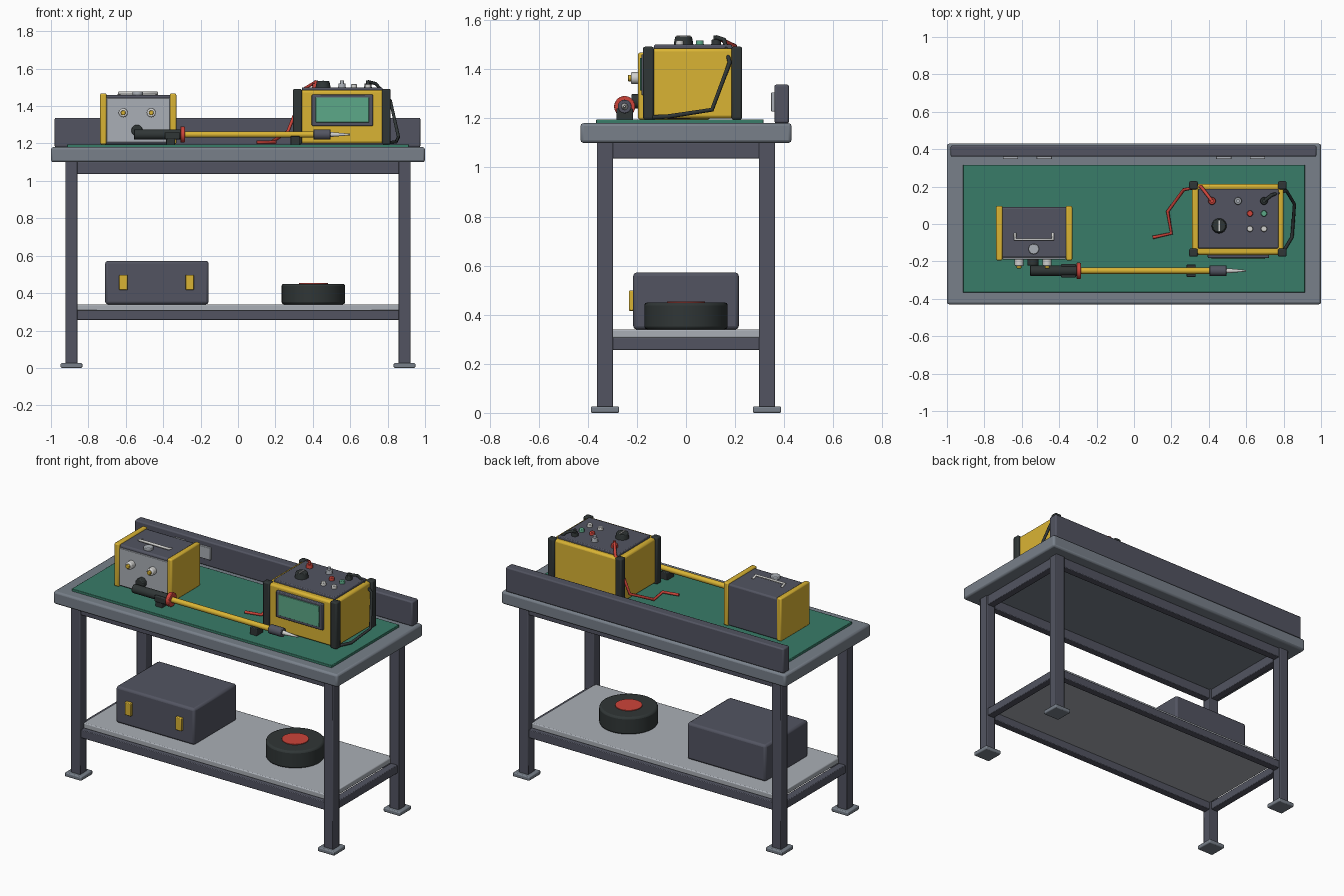
import bpy, math
from mathutils import Vector

cube = bpy.data.objects.get("Cube")
if cube:
    bpy.data.objects.remove(cube, do_unlink=True)


def material(name, r, g, b):
    def lin(v):
        v /= 255
        return ((v + 0.055) / 1.055) ** 2.4
    m = bpy.data.materials.new(name)
    color = (lin(r), lin(g), lin(b), 1)
    m.diffuse_color = color
    m.use_nodes = True
    m.node_tree.nodes["Principled BSDF"].inputs["Base Color"].default_value = color
    return m


STEEL = material("steel grey", 120, 128, 138)
FRAME = material("dark slate", 82, 84, 97)
LIGHT = material("light grey", 170, 175, 182)
MAT = material("mat green", 56, 124, 104)
YELLOW = material("tool yellow", 218, 180, 52)
BLACK = material("rubber black", 48, 54, 54)
RED = material("signal red", 205, 68, 58)
GLASS = material("screen green", 92, 168, 136)
PALE = material("pale metal", 208, 208, 206)


def finish(ob, name, mat, bevel=0.0):
    ob.name = name
    ob.data.materials.append(mat)
    if bevel:
        mod = ob.modifiers.new("Bevel", "BEVEL")
        mod.width = bevel
        mod.segments = 2
        mod.limit_method = "ANGLE"
    bpy.ops.object.shade_smooth_by_angle(angle=math.radians(35))
    return ob


def box(name, x, y, z, mat, bevel=0.0):
    """Box from its x, y and z ranges."""
    ranges = (x, y, z)
    bpy.ops.mesh.primitive_cube_add(size=1, location=[(a + b) / 2 for a, b in ranges])
    ob = bpy.context.object
    for v in ob.data.vertices:
        v.co = [c * (b - a) for c, (a, b) in zip(v.co, ranges)]
    return finish(ob, name, mat, bevel)


def rod(name, start, end, r1, mat, r2=None, bevel=0.0, sides=24):
    """Cylinder or cone between two points."""
    a, b = Vector(start), Vector(end)
    bpy.ops.mesh.primitive_cone_add(vertices=sides, radius1=r1, radius2=r1 if r2 is None else r2,
                                    depth=(b - a).length, location=(a + b) / 2)
    ob = bpy.context.object
    ob.rotation_euler = (b - a).to_track_quat("Z", "Y").to_euler()
    return finish(ob, name, mat, bevel)


def cable(name, points, radius, mat):
    curve = bpy.data.curves.new(name, "CURVE")
    curve.dimensions = "3D"
    curve.bevel_depth = radius
    curve.bevel_resolution = 2
    curve.use_fill_caps = True
    spline = curve.splines.new("POLY")
    spline.points.add(len(points) - 1)
    for p, co in zip(spline.points, points):
        p.co = (*co, 1)
    ob = bpy.data.objects.new(name, curve)
    bpy.context.collection.objects.link(ob)
    curve.materials.append(mat)
    return ob


# Bench: top, mat, back board with socket plates
box("bench_top", (-1, 1), (-0.43, 0.43), (1.10, 1.18), STEEL, 0.012)
box("work_mat", (-0.914, 0.914), (-0.366, 0.316), (1.175, 1.195), MAT, 0.003)
box("back_board", (-0.98, 0.975), (0.36, 0.42), (1.18, 1.337), FRAME, 0.008)
for i, x in enumerate((-0.66, -0.48, 0.48, 0.66)):
    box(f"socket_plate_{i}", (x - 0.041, x + 0.041), (0.347, 0.365), (1.228, 1.306), LIGHT, 0.003)

# Legs, feet and rails
for sx in (-1, 1):
    for sy in (-1, 1):
        x, y = 0.89 * sx, 0.33 * sy
        box("leg", (x - 0.033, x + 0.033), (y - 0.033, y + 0.033), (0.02, 1.105), FRAME, 0.005)
        box("foot", (x - 0.058, x + 0.058), (y - 0.058, y + 0.058), (0, 0.026), STEEL, 0.006)
for level, (low, high) in {"upper": (1.037, 1.102), "lower": (0.256, 0.308)}.items():
    for s in (-1, 1):
        y, x = 0.33 * s, 0.89 * s
        box(f"{level}_long_rail", (-0.87, 0.87), (y - 0.024, y + 0.024), (low, high), FRAME, 0.004)
        box(f"{level}_side_rail", (x - 0.024, x + 0.024), (-0.31, 0.31), (low, high), FRAME, 0.004)
box("shelf", (-0.865, 0.865), (-0.325, 0.325), (0.305, 0.34), LIGHT, 0.006)

# Storage case and cable reel on the shelf
box("storage_case", (-0.71, -0.157), (-0.215, 0.215), (0.34, 0.572), FRAME, 0.014)
for x in (-0.613, -0.258):
    box("case_latch", (x - 0.022, x + 0.022), (-0.233, -0.21), (0.416, 0.498), YELLOW, 0.004)
rod("reel", (0.403, 0, 0.34), (0.403, 0, 0.45), 0.17, BLACK, bevel=0.012, sides=40)
rod("reel_hub", (0.403, 0, 0.44), (0.403, 0, 0.454), 0.078, RED, sides=32)

# Small supply unit
box("supply_body", (-0.715, -0.35), (-0.18, 0.09), (1.195, 1.46), FRAME, 0.01)
for x in (-0.72, -0.347):
    box("supply_side", (x - 0.017, x + 0.017), (-0.195, 0.097), (1.195, 1.468), YELLOW, 0.008)
box("supply_front", (-0.703, -0.364), (-0.189, -0.175), (1.205, 1.443), LIGHT, 0.003)
for x in (-0.614, -0.464):
    rod("supply_terminal", (x, -0.18, 1.364), (x, -0.225, 1.364), 0.024, PALE, bevel=0.006)
    rod("terminal_core", (x, -0.22, 1.364), (x, -0.237, 1.364), 0.013, YELLOW, bevel=0.003)
rod("supply_knob", (-0.54, -0.18, 1.27), (-0.54, -0.222, 1.27), 0.03, BLACK, bevel=0.005)
rod("supply_cap", (-0.536, -0.134, 1.455), (-0.536, -0.134, 1.477), 0.028, LIGHT, bevel=0.004)
cable("supply_handle", [(-0.636, -0.05, 1.457), (-0.636, -0.083, 1.47),
                        (-0.434, -0.083, 1.47), (-0.434, -0.05, 1.457)], 0.008, PALE)

# Long probe lying on two rests
TY, TZ = -0.25, 1.248
for name, x0, x1, r, r2, mat in (
        ("probe_handle", -0.557, -0.30, 0.027, 0.027, BLACK),
        ("probe_collar", -0.308, -0.284, 0.043, 0.043, RED),
        ("probe_shaft", -0.29, 0.41, 0.017, 0.017, YELLOW),
        ("probe_head", 0.403, 0.495, 0.028, 0.028, FRAME),
        ("probe_tip", 0.49, 0.60, 0.014, 0.004, PALE)):
    rod(name, (x0, TY, TZ), (x1, TY, TZ), r, mat, r2, bevel=0.0 if r < 0.02 else 0.004)
for x in (-0.36, 0.306):
    box("probe_rest", (x - 0.024, x + 0.024), (TY - 0.034, TY + 0.034), (1.19, 1.24), BLACK, 0.004)
box("handle_grip", (-0.39, -0.31), (TY - 0.036, TY + 0.036), (1.222, 1.262), BLACK, 0.006)

# Test instrument: body, posts, top plate, screen
box("instrument_body", (0.31, 0.80), (-0.165, 0.215), (1.2, 1.485), YELLOW, 0.012)
for x in (0.318, 0.793):
    for y in (-0.153, 0.207):
        box("corner_post", (x - 0.023, x + 0.023), (y - 0.022, y + 0.022), (1.195, 1.492), BLACK, 0.008)
box("instrument_top", (0.341, 0.772), (-0.13, 0.188), (1.47, 1.5), FRAME, 0.005)
box("screen_bezel", (0.394, 0.722), (-0.182, -0.155), (1.294, 1.461), FRAME, 0.005)
box("screen", (0.415, 0.70), (-0.187, -0.178), (1.313, 1.446), GLASS, 0.002)

# Instrument controls
rod("dial", (0.455, -0.01, 1.495), (0.455, -0.01, 1.533), 0.041, BLACK, 0.034, 0.004)
box("dial_mark", (0.451, 0.459), (-0.038, 0.018), (1.53, 1.537), PALE)
for x, mat in ((0.417, RED), (0.556, LIGHT), (0.695, BLACK)):
    rod("jack", (x, 0.123, 1.495), (x, 0.123, 1.522), 0.021, mat, 0.018, 0.003)
    rod("jack_pin", (x, 0.123, 1.515), (x, 0.123, 1.538), 0.01, LIGHT if mat == LIGHT else mat)
for x, y, mat in ((0.62, 0.056, RED), (0.695, 0.056, GLASS), (0.62, -0.026, PALE), (0.695, -0.026, PALE)):
    rod("button", (x, y, 1.495), (x, y, 1.518), 0.017, mat, 0.015, 0.003)

# Leads
cable("red_lead", [(0.417, 0.123, 1.53), (0.358, 0.2, 1.495), (0.267, 0.184, 1.265),
                   (0.18, 0.067, 1.208), (0.2, -0.05, 1.206), (0.1, -0.072, 1.206)], 0.009, RED)
cable("black_lead", [(0.695, 0.123, 1.53), (0.737, 0.155, 1.52), (0.815, 0.178, 1.427),
                     (0.858, 0.106, 1.235), (0.845, -0.07, 1.208), (0.8, -0.145, 1.204)], 0.009, BLACK)
